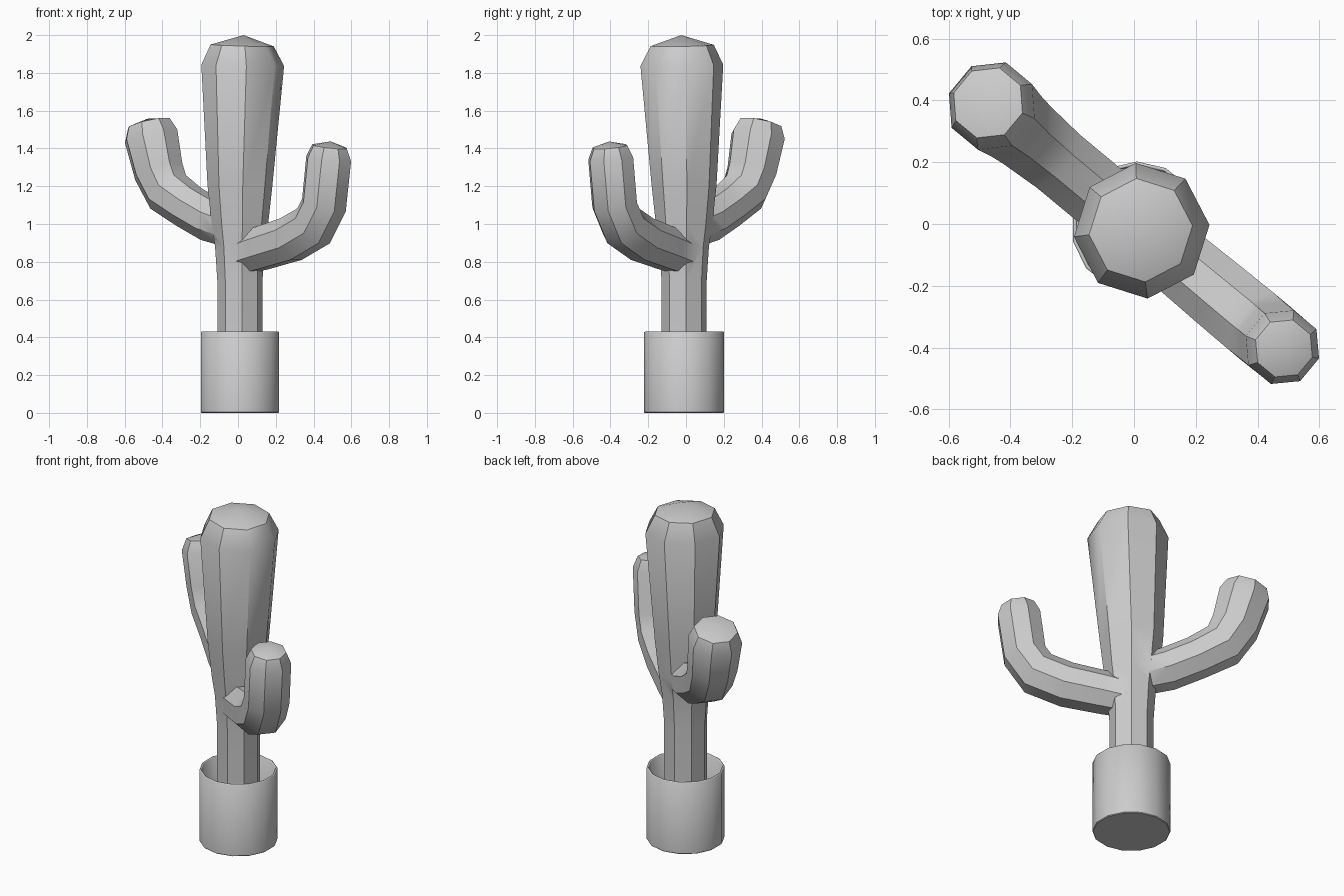
import bpy, bmesh, math
from mathutils import Vector

if "Cube" in bpy.data.objects:
    bpy.data.objects.remove(bpy.data.objects["Cube"])

SIDES = 8


def add_object(name, bm):
    bmesh.ops.recalc_face_normals(bm, faces=bm.faces[:])
    me = bpy.data.meshes.new(name)
    bm.to_mesh(me)
    bm.free()
    ob = bpy.data.objects.new(name, me)
    bpy.context.collection.objects.link(ob)
    return ob


def loft(name, stations, side, phase):
    """Eight-sided tube through (point, radius) stations, closed by a pole at the last one."""
    bm = bmesh.new()
    pts = [Vector(p) for p, r in stations]
    rings = []
    for i, (p, r) in enumerate(stations[:-1]):
        t = (pts[i + 1] - pts[max(i - 1, 0)]).normalized()
        n = side.cross(t).normalized()
        b = t.cross(n)
        angles = [phase + 2 * math.pi * k / SIDES for k in range(SIDES)]
        rings.append([bm.verts.new(pts[i] + r * (math.cos(a) * n + math.sin(a) * b))
                      for a in angles])
    pole = bm.verts.new(pts[-1])
    bm.faces.new(rings[0][::-1])
    for k in range(SIDES):
        j = (k + 1) % SIDES
        for lo, hi in zip(rings, rings[1:]):
            bm.faces.new((lo[k], lo[j], hi[j], hi[k]))
        bm.faces.new((rings[-1][k], rings[-1][j], pole))
    return add_object(name, bm)


def arm(name, profile):
    """Bent arm in the diagonal plane; profile is (x, z, radius) as seen from the front."""
    slope = -0.83
    s = 1 if profile[-1][0] > 0 else -1
    side = Vector((-slope * s, s, 0)).normalized()
    return loft(name, [((x, x * slope, z), r * 1.04) for x, z, r in profile],
                side, math.pi / SIDES)


# Trunk, widening towards the top
trunk = loft("cactus", [
    ((0.01, -0.01, 0.02), 0.12), ((0.01, -0.01, 0.70), 0.12),
    ((0.01, -0.01, 0.88), 0.132), ((0.01, -0.01, 1.00), 0.15),
    ((0.01, -0.01, 1.20), 0.172), ((0.025, -0.022, 1.84), 0.22),
    ((0.022, -0.02, 1.945), 0.168), ((0.03, -0.025, 2.0), 0)],
    Vector((0, 1, 0)), math.radians(5))

# Two bent arms
arms = [
    arm("right_arm", [
        (0.0, 0.83, 0.105), (0.12, 0.87, 0.115), (0.28, 0.92, 0.12),
        (0.40, 0.99, 0.122), (0.455, 1.10, 0.12), (0.48, 1.345, 0.12),
        (0.485, 1.41, 0.093), (0.49, 1.437, 0)]),
    arm("left_arm", [
        (0.0, 0.97, 0.105), (-0.14, 1.02, 0.115), (-0.26, 1.09, 0.115),
        (-0.37, 1.17, 0.125), (-0.42, 1.28, 0.132), (-0.46, 1.465, 0.143),
        (-0.472, 1.53, 0.115), (-0.48, 1.557, 0)]),
]

# Merge the arms into the trunk
bpy.context.view_layer.objects.active = trunk
for a in arms:
    m = trunk.modifiers.new("join", 'BOOLEAN')
    m.operation = 'UNION'
    m.solver = 'EXACT'
    m.object = a
    bpy.ops.object.modifier_apply(modifier=m.name)
    bpy.data.objects.remove(a)

# Open pot with a thin wall
bm = bmesh.new()
bmesh.ops.create_cone(bm, cap_ends=True, segments=14, radius1=0.212, radius2=0.212, depth=0.43)
top = [f for f in bm.faces if f.normal.z > 0.9]
bmesh.ops.delete(bm, geom=top, context='FACES_ONLY')
pot = add_object("pot", bm)
pot.location = (0.01, -0.01, 0.215)
wall = pot.modifiers.new("wall", 'SOLIDIFY')
wall.thickness = 0.012
wall.offset = -1
edge = pot.modifiers.new("edge", 'BEVEL')
edge.width = 0.004
edge.segments = 1
edge.limit_method = 'ANGLE'
edge.angle_limit = math.radians(50)

# Smooth shading with sharp corners kept
for ob in (trunk, pot):
    bpy.ops.object.select_all(action='DESELECT')
    ob.select_set(True)
    bpy.context.view_layer.objects.active = ob
    bpy.ops.object.shade_smooth_by_angle(angle=math.radians(40))
